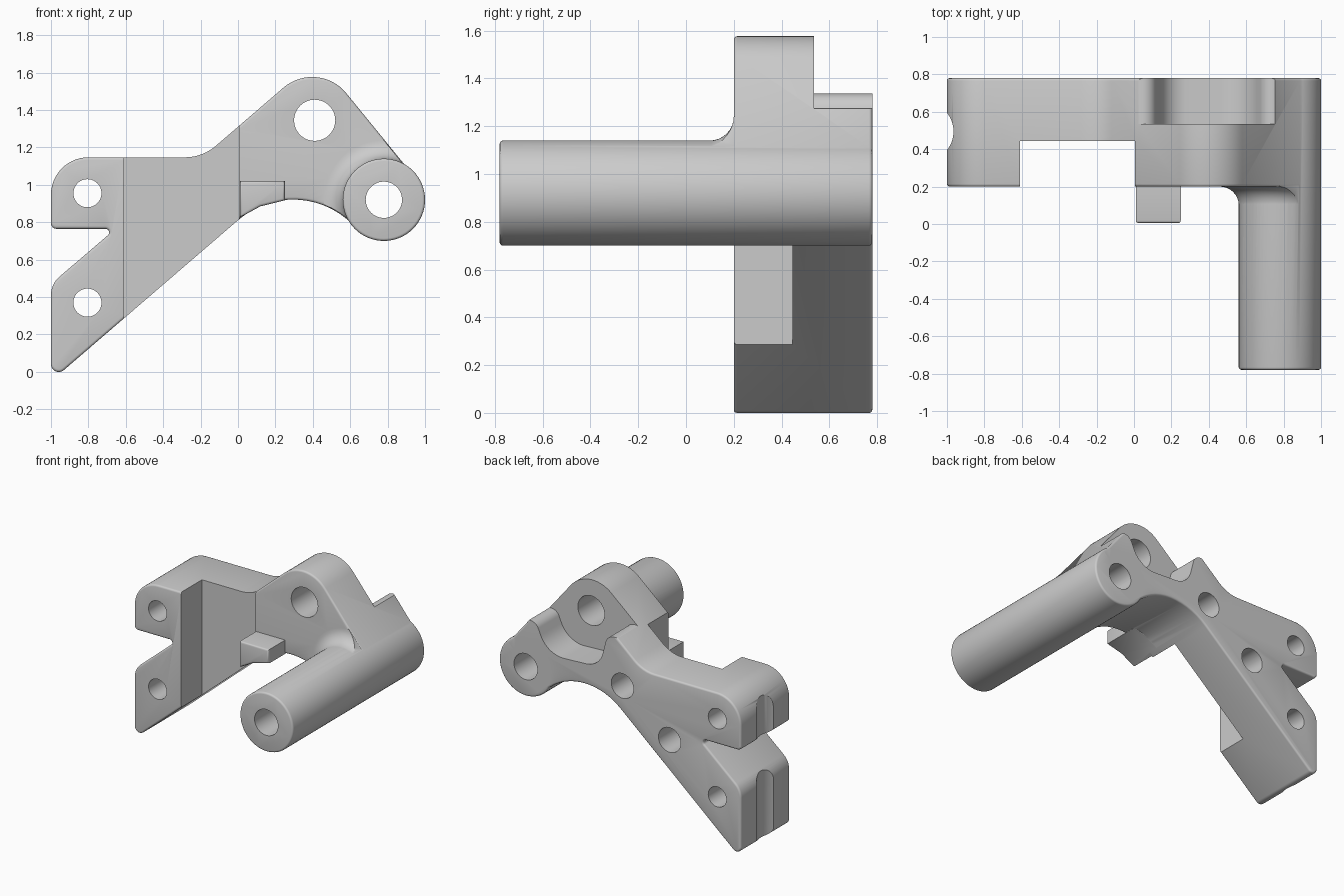
import bpy
import bmesh
from math import atan2, cos, pi, radians, sin, tan
from mathutils import Matrix, Vector

cube = bpy.data.objects.get("Cube")
if cube:
    bpy.data.objects.remove(cube, do_unlink=True)

grey = bpy.data.materials.new("plain grey")
grey.use_nodes = True
grey.diffuse_color = (0.6, 0.6, 0.6, 1)
grey.node_tree.nodes["Principled BSDF"].inputs["Base Color"].default_value = (0.6, 0.6, 0.6, 1)


def make_object(name, bm):
    bmesh.ops.recalc_face_normals(bm, faces=bm.faces)
    if bm.calc_volume(signed=True) < 0:
        bmesh.ops.reverse_faces(bm, faces=bm.faces)
    mesh = bpy.data.meshes.new(name)
    bm.to_mesh(mesh)
    bm.free()
    mesh.materials.append(grey)
    obj = bpy.data.objects.new(name, mesh)
    bpy.context.collection.objects.link(obj)
    return obj


def rounded(corners):
    """Outline from (x, z) or (x, z, radius) corners."""
    points = []
    for i, corner in enumerate(corners):
        p = Vector(corner[:2])
        if len(corner) == 2:
            points.append(p)
            continue
        r = corner[2]
        u = (Vector(corners[i - 1][:2]) - p).normalized()
        v = (Vector(corners[(i + 1) % len(corners)][:2]) - p).normalized()
        half = u.angle(v) / 2
        centre = p + (u + v).normalized() * r / sin(half)
        start = p + u * r / tan(half) - centre
        end = p + v * r / tan(half) - centre
        a = atan2(start.y, start.x)
        turn = (atan2(end.y, end.x) - a + pi) % (2 * pi) - pi
        steps = max(4, int(abs(turn) / radians(6)))
        points += [centre + Vector((cos(a + turn * k / steps), sin(a + turn * k / steps))) * r
                   for k in range(steps + 1)]
    return points


def circle(x, z, r, n=64):
    return [Vector((x + r * cos(2 * pi * k / n), z + r * sin(2 * pi * k / n))) for k in range(n)]


def shrink(outline, distance):
    """Move every side of an outline inwards."""
    pairs = list(zip(outline, outline[1:] + outline[:1]))
    way = 1 if sum(a.x * b.y - b.x * a.y for a, b in pairs) > 0 else -1
    normals = [Vector((a.y - b.y, b.x - a.x)).normalized() * way for a, b in pairs]
    moved = []
    for i, p in enumerate(outline):
        mitre = (normals[i - 1] + normals[i]).normalized()
        moved.append(p + mitre * distance / mitre.dot(normals[i]))
    return moved


def prism(name, outline, y0, y1, bevel=0.014):
    """Extrude an outline along y, with rounded rims."""
    steps = 3 if bevel else 0
    rim = [(bevel * (1 - sin(a)), bevel * (1 - cos(a)))
           for a in (k * pi / 6 for k in range(steps + 1))] if bevel else [(0, 0)]
    levels = [(d, y0 + s) for d, s in rim] + [(d, y1 - s) for d, s in reversed(rim)]
    bm = bmesh.new()
    rings = [[bm.verts.new((p.x, y, p.y)) for p in shrink(outline, d)] for d, y in levels]
    n = len(outline)
    for low, high in zip(rings, rings[1:]):
        for i in range(n):
            j = (i + 1) % n
            bm.faces.new((low[i], low[j], high[j], high[i]))
    bm.faces.new(rings[0][::-1])
    bm.faces.new(rings[-1])
    return make_object(name, bm)


def combine(target, other, operation):
    mod = target.modifiers.new(operation, 'BOOLEAN')
    mod.operation = operation
    mod.solver = 'EXACT'
    mod.object = other
    bpy.context.view_layer.objects.active = target
    bpy.ops.object.modifier_apply(modifier=mod.name)
    bpy.data.objects.remove(other, do_unlink=True)


BOSS = (0.78, 0.92)

# Whole bracket outline: lugs with notch, sloped top, pivot ear, arch underneath
outline = rounded([
    (-1, -0.05, 0.042), (-1, 0.47, 0.13), (-0.655, 0.765, 0.02), (-1, 0.765, 0.03),
    (-1, 1.147, 0.2), (-0.19, 1.147, 0.25), (0.426, 1.677, 0.235), (0.93, 1.06),
    (0.68, 0.735), (0.29, 1.06, 0.447)])
bracket = prism("bracket", outline, 0.2, 0.78)

# Front recess between the lugs and the ear
recess = [Vector(p) for p in ((-0.61, -1), (0.005, -1), (0.005, 3), (-0.61, 3))]
combine(bracket, prism("recess", recess, -1, 0.445, 0), 'DIFFERENCE')

# Scooped pocket behind the ear
pocket = rounded([(-0.1, 1.23), (0.09, 1.392, 0.07), (0.17, 1.08, 0.15), (0.6, 1.06, 0.2),
                  (0.72, 1.335, 0.07), (0.9, 1.13), (0.9, 1.9), (-0.1, 1.9)])
combine(bracket, prism("pocket", pocket, 0.535, 1, 0), 'DIFFERENCE')

# Long round boss
combine(bracket, prism("boss", circle(*BOSS, 0.22), -0.78, 0.78), 'UNION')

# Flared fillet where the boss meets the ear, kept inside the outline
bm = bmesh.new()
flare = [(0, 0.06), (0.21, 0.06), (0.219, 0.1)]
flare += [(0.32 - 0.1 * cos(a), 0.1 + 0.1 * sin(a)) for a in (k * pi / 16 for k in range(1, 9))]
flare += [(0.32, 0.25), (0, 0.25)]
chain = [bm.verts.new((BOSS[0] + r, y, BOSS[1])) for r, y in flare]
wires = [bm.edges.new(pair) for pair in zip(chain, chain[1:])]
bmesh.ops.spin(bm, geom=chain + wires, cent=(BOSS[0], 0, BOSS[1]), axis=(0, 1, 0),
               angle=2 * pi, steps=64)
bmesh.ops.remove_doubles(bm, verts=bm.verts, dist=1e-4)
collar = make_object("collar", bm)
combine(collar, prism("collar_limit", shrink(outline, 0.004), 0, 0.4, 0), 'INTERSECT')
combine(bracket, collar, 'UNION')

# Small stop block under the ear
stop = rounded([(0.01, 0.825), (0.12, 0.885), (0.25, 0.917), (0.25, 1.02), (0.01, 1.02)])
combine(bracket, prism("stop", stop, 0.005, 0.3), 'UNION')

# Through holes and blind holes from the back
for x, z, r, y0 in [(*BOSS, 0.097, -1), (0.41, 1.345, 0.11, -1), (-0.805, 0.955, 0.075, -1),
                    (-0.805, 0.37, 0.075, -1), (-0.02, 0.99, 0.092, 0.52), (-0.41, 0.69, 0.092, 0.52)]:
    combine(bracket, prism("hole", circle(x, z, r, 48), y0, 1, 0), 'DIFFERENCE')

# Shallow upright groove in the end of the lugs
bm = bmesh.new()
bmesh.ops.create_cone(bm, cap_ends=True, segments=64, radius1=0.16, radius2=0.16, depth=4,
                      matrix=Matrix.Translation((-1.125, 0.495, 0.5)))
combine(bracket, make_object("groove", bm), 'DIFFERENCE')

# Smooth shading with sharp edges kept
bpy.ops.object.select_all(action='DESELECT')
bracket.select_set(True)
bpy.context.view_layer.objects.active = bracket
bpy.ops.object.shade_smooth_by_angle(angle=radians(32))
